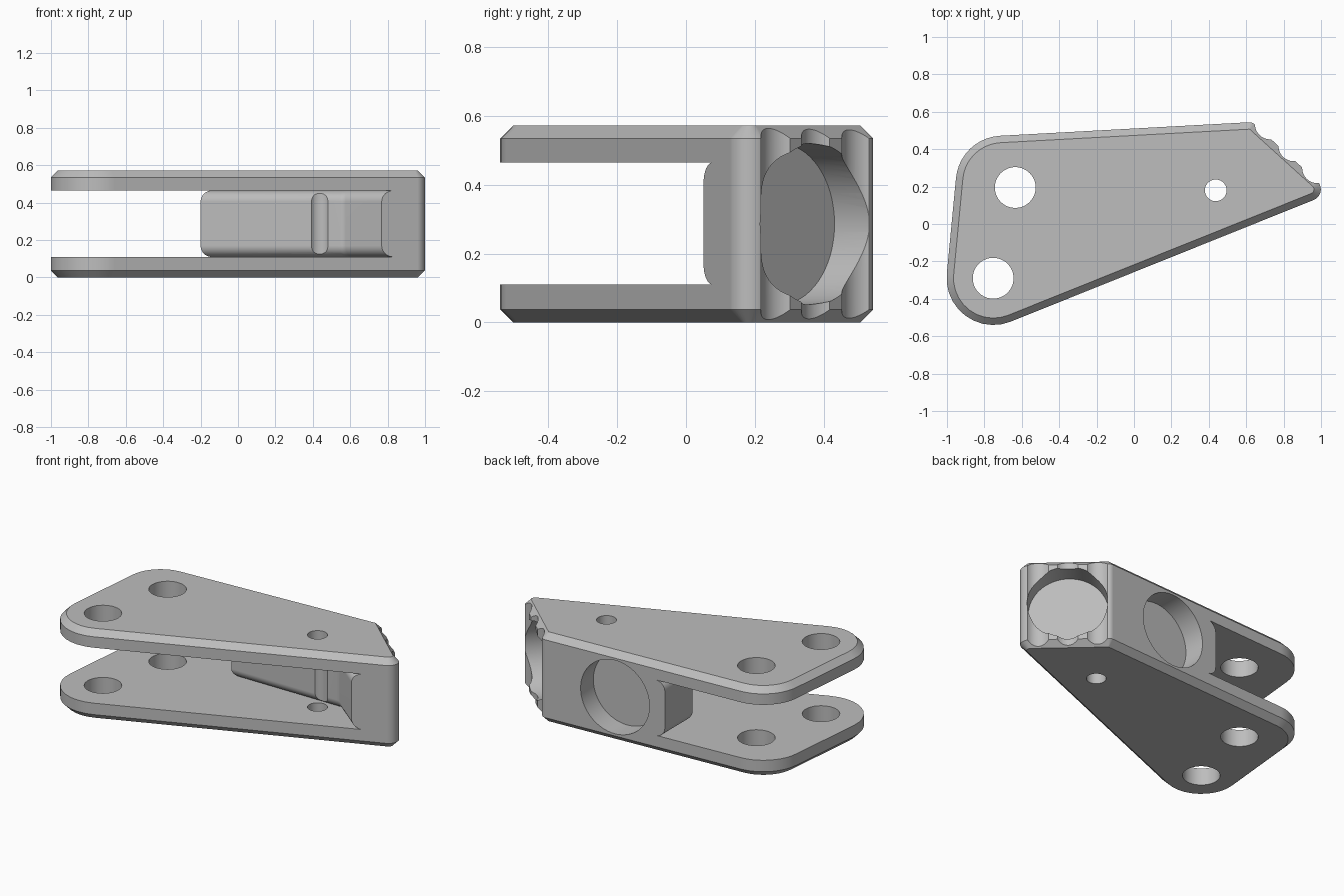
import bpy, bmesh, math
from mathutils import Vector

cube = bpy.data.objects.get("Cube")
if cube:
    bpy.data.objects.remove(cube, do_unlink=True)

H = 0.572          # overall height
CH = 0.037         # chamfer on both plates
MID = H / 2

grey = bpy.data.materials.new("metal_grey")
grey.use_nodes = True
GREY = (0.51, 0.51, 0.51, 1)
grey.diffuse_color = GREY
grey.node_tree.nodes["Principled BSDF"].inputs["Base Color"].default_value = GREY


def loft(name, rings):
    """Solid from a stack of (z, [(x, y), ...]) rings."""
    bm = bmesh.new()
    loops = [[bm.verts.new((x, y, z)) for x, y in ring] for z, ring in rings]
    n = len(loops[0])
    for a, b in zip(loops, loops[1:]):
        for i in range(n):
            j = (i + 1) % n
            bm.faces.new((a[i], a[j], b[j], b[i]))
    bm.faces.new(loops[0][::-1])
    bm.faces.new(loops[-1])
    bmesh.ops.recalc_face_normals(bm, faces=bm.faces)
    me = bpy.data.meshes.new(name)
    bm.to_mesh(me)
    bm.free()
    me.materials.append(grey)
    ob = bpy.data.objects.new(name, me)
    bpy.context.collection.objects.link(ob)
    return ob


def outline(corners, inset, steps=10):
    """Counter-clockwise rounded outline around (x, y, radius) corners."""
    pts, n = [], len(corners)

    def normal_angle(a, b):
        dx, dy = b[0] - a[0], b[1] - a[1]
        tilt = math.asin((a[2] - b[2]) / math.hypot(dx, dy))
        return math.atan2(dy, dx) - math.pi / 2 + tilt

    for i, c in enumerate(corners):
        a0 = normal_angle(corners[i - 1], c)
        a1 = normal_angle(c, corners[(i + 1) % n])
        sweep = (a1 - a0) % (2 * math.pi)
        for k in range(steps + 1):
            a = a0 + sweep * k / steps
            r = c[2] - inset
            pts.append((c[0] + r * math.cos(a), c[1] + r * math.sin(a)))
    return pts


def shrink(poly, d):
    """Mitred inward offset of a counter-clockwise polygon."""
    out, n = [], len(poly)
    for i in range(n):
        p, q, r = (Vector(poly[k % n]) for k in (i - 1, i, i + 1))
        e, f = (q - p).normalized(), (r - q).normalized()
        m, k = Vector((-e.y, e.x)), Vector((-f.y, f.x))
        out.append(tuple(q + (m + k) * d / (1 + m.dot(k))))
    return out


def cylinder(x, y, z, radius, depth, axis=(0, 0, 1)):
    bpy.ops.mesh.primitive_cylinder_add(vertices=64, radius=radius, depth=depth, location=(x, y, z))
    ob = bpy.context.object
    ob.rotation_euler = Vector(axis).to_track_quat('Z', 'Y').to_euler()
    ob.data.materials.append(grey)
    return ob


def blind_hole(x, y, radius, depth, nx, ny):
    """Cutter sunk by depth below a side face with normal (nx, ny)."""
    s = 0.1 - depth / 2
    return cylinder(x + nx * s, y + ny * s, MID, radius, 0.2 + depth, (nx, ny, 0))


# Body: wedge outline with chamfered rims
CORNERS = [(-0.752, -0.29, 0.25), (0.938, 0.185, 0.061),
           (0.617, 0.504, 0.04), (-0.703, 0.222, 0.25)]
body = loft("clevis_bracket", [(0, outline(CORNERS, CH)), (CH, outline(CORNERS, 0)),
                               (H - CH, outline(CORNERS, 0)), (H, outline(CORNERS, CH))])

# Slot between the plates, with filleted floor and ceiling
SLOT = [(-2, -2), (1.23, -2), (1.23, -0.245), (0.84, 0.07), (0.61, 0.256),
        (0.585, 0.271), (0.555, 0.278), (-0.14, 0.278), (-0.14, 0.9), (-2, 0.9)]
R, Z0, Z1 = 0.06, 0.11, 0.465
arc = [(R * (1 - math.sin(a)), R * (1 - math.cos(a)))
       for a in (math.pi / 2 * k / 8 for k in range(9))]
low = [(Z0 + dz, shrink(SLOT, R - d)) for d, dz in arc]
high = [(Z1 - dz, shrink(SLOT, R - d)) for d, dz in arc][::-1]
cutters = [loft("slot_cutter", low + high)]

# Pin holes through both plates
for x, y, r in ((-0.635, 0.195, 0.109), (-0.753, -0.29, 0.109), (0.437, 0.18, 0.058)):
    cutters.append(cylinder(x, y, MID, r, 1))

# Scallops and round recess on the slanted nose face
DX, DY = 0.733, -0.68
NX, NY = 0.68, 0.733
EX, EY = 0.634, 0.543
for s in (0.075, 0.247, 0.42):
    cutters.append(cylinder(EX + DX * s + NX * 0.058, EY + DY * s + NY * 0.058, MID, 0.082, 1))
cutters.append(blind_hole(EX + DX * 0.25, EY + DY * 0.25, 0.234, 0.137, NX, NY))

# Round recess on the back face
cutters.append(blind_hole(0.14, 0.518, 0.235, 0.14, -0.0555, 0.998))

# Cut everything, then remove the cutters
bpy.context.view_layer.objects.active = body
for cutter in cutters:
    cutter.hide_render = True
    mod = body.modifiers.new("cut", 'BOOLEAN')
    mod.operation = 'DIFFERENCE'
    mod.solver = 'EXACT'
    mod.object = cutter
    bpy.ops.object.modifier_apply(modifier=mod.name)
    bpy.data.objects.remove(cutter, do_unlink=True)

# Smooth curved walls, keep machined edges crisp
bpy.ops.object.select_all(action='DESELECT')
body.select_set(True)
bpy.ops.object.shade_smooth_by_angle(angle=math.radians(25))
weighted = body.modifiers.new("weighted_normals", 'WEIGHTED_NORMAL')
weighted.keep_sharp = True
